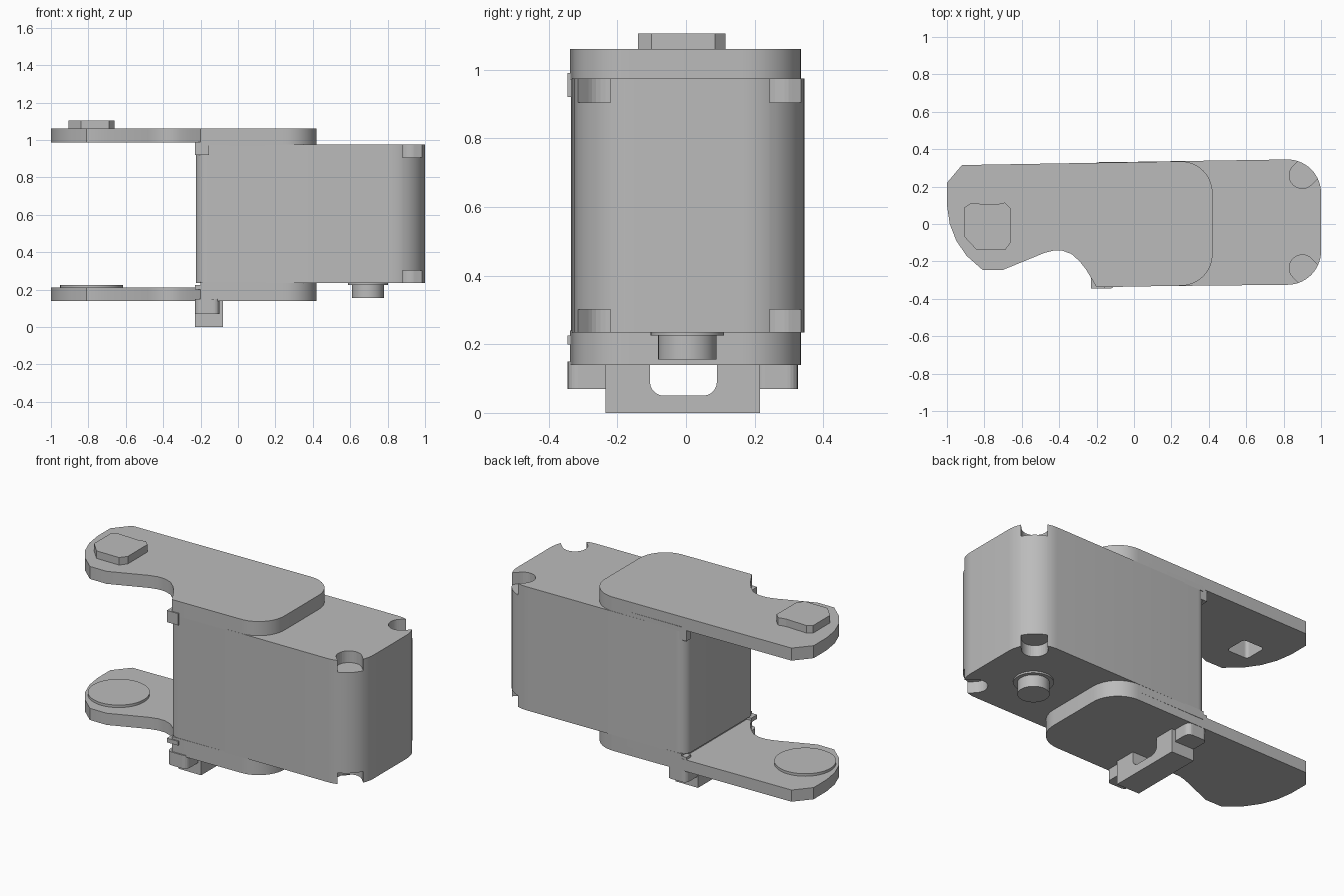
import bpy, bmesh, math
from mathutils import Vector, Matrix

cube = bpy.data.objects.get("Cube")
if cube:
    bpy.data.objects.remove(cube, do_unlink=True)

grey = bpy.data.materials.new("plain grey")
grey.use_nodes = True
COLOR = (0.5, 0.5, 0.5, 1)
grey.diffuse_color = COLOR
grey.node_tree.nodes["Principled BSDF"].inputs["Base Color"].default_value = COLOR


def prism(name, pts, z0, z1):
    """Extrude a flat counter-clockwise outline from z0 to z1."""
    bm = bmesh.new()
    face = bm.faces.new([bm.verts.new((x, y, z0)) for x, y in pts])
    up = bmesh.ops.extrude_face_region(bm, geom=[face])["geom"]
    bmesh.ops.translate(bm, vec=(0, 0, z1 - z0),
                        verts=[v for v in up if isinstance(v, bmesh.types.BMVert)])
    bmesh.ops.recalc_face_normals(bm, faces=bm.faces)
    mesh = bpy.data.meshes.new(name)
    bm.to_mesh(mesh)
    bm.free()
    mesh.materials.append(grey)
    ob = bpy.data.objects.new(name, mesh)
    bpy.context.collection.objects.link(ob)
    return ob


def arc(cx, cy, r, a0, a1, n=10):
    angles = [math.radians(a0 + (a1 - a0) * i / n) for i in range(n + 1)]
    return [(cx + r * math.cos(a), cy + r * math.sin(a)) for a in angles]


def disc(cx, cy, r, n=40):
    return arc(cx, cy, r, 0, 360, n)[:-1]


def rect(x0, x1, y0, y1, r=0.0):
    if not r:
        return [(x0, y0), (x1, y0), (x1, y1), (x0, y1)]
    return (arc(x0 + r, y0 + r, r, 180, 270, 5) + arc(x1 - r, y0 + r, r, 270, 360, 5)
            + arc(x1 - r, y1 - r, r, 0, 90, 5) + arc(x0 + r, y1 - r, r, 90, 180, 5))


def cut(ob, cutter):
    mod = ob.modifiers.new("cut", "BOOLEAN")
    mod.object = cutter
    mod.solver = "EXACT"
    cutter.hide_render = True
    cutter.hide_set(True)


def smooth(ob):
    bpy.ops.object.select_all(action="DESELECT")
    ob.select_set(True)
    bpy.context.view_layer.objects.active = ob
    bpy.ops.object.shade_smooth_by_angle(angle=math.radians(30))


# Main housing, slightly skewed, with large round corners at the free end
outline = (arc(-0.165, -0.275, 0.06, 180, 270, 8) + arc(0.82, -0.145, 0.18, 270, 360, 14)
           + arc(0.82, 0.165, 0.18, 0, 90, 14) + arc(-0.165, 0.27, 0.06, 90, 180, 8))
housing = prism("housing", outline, 0.235, 0.975)

# Screw recesses open towards the corners
for cy, side in ((0.26, 1), (-0.235, -1)):
    r, turn = 0.07, 45 * side
    slot = arc(0.9, cy, r, turn + 90, turn + 270, 16)
    d = Vector((1, side)).normalized() * 0.2
    slot += [(slot[-1][0] + d.x, slot[-1][1] + d.y), (slot[0][0] + d.x, slot[0][1] + d.y)]
    for z0, z1 in ((0.2, 0.302), (0.905, 1.02)):
        cut(housing, prism("screw_recess_cutter", slot, z0, z1))
smooth(housing)

# Bracket plates with a waisted arm
nose = (arc(0.25, -0.16, 0.17, 270, 360, 12) + arc(0.25, 0.165, 0.17, 0, 90, 12))
arm = [(-0.92, 0.315), (-1.0, 0.22), (-1.0, 0.1), (-0.985, 0.0), (-0.95, -0.09),
       (-0.895, -0.17), (-0.81, -0.245), (-0.7, -0.245), (-0.48, -0.155), (-0.43, -0.142),
       (-0.385, -0.142), (-0.335, -0.16), (-0.29, -0.2), (-0.255, -0.245), (-0.2, -0.338)]
for name, z0, z1, p0, p1 in (("upper", 0.985, 1.06, 0.97, 1.0),
                             ("lower", 0.14, 0.21, 0.19, 0.24)):
    plate = prism(name + "_plate", nose + arm, z0, z1)
    if name == "upper":
        cut(plate, prism("square_hole_cutter", rect(-0.85, -0.71, -0.085, 0.055, 0.02), 0.9, 1.2))
    smooth(plate)
    smooth(prism(name + "_plate_step", nose + [(-0.2, 0.33), (-0.2, -0.338)], p0, p1))

# Small corner tabs where the plates meet the housing
for y0, y1 in ((-0.345, -0.29), (0.28, 0.326)):
    for z0, z1 in ((0.92, 0.99), (0.2, 0.225)):
        prism("corner_tab", rect(-0.23, -0.155, y0, y1), z0, z1)

# Raised pad with square socket on the upper arm
pad = prism("upper_arm_pad", [(-0.875, 0.11), (-0.735, 0.105), (-0.69, 0.115), (-0.66, 0.085),
                              (-0.66, -0.1), (-0.69, -0.14), (-0.84, -0.14), (-0.905, -0.07),
                              (-0.905, 0.09)][::-1], 1.06, 1.105)
cut(pad, prism("pad_socket_cutter", rect(-0.85, -0.71, -0.085, 0.055, 0.02), 1.0, 1.09))

# Round pad on the lower arm and the peg under the housing
smooth(prism("lower_arm_disc", disc(-0.783, -0.01, 0.168), 0.2, 0.225))
smooth(prism("peg_flange", disc(0.695, 0.004, 0.107), 0.225, 0.24))
smooth(prism("peg", disc(0.695, 0.004, 0.085), 0.155, 0.23))

# Connector foot with a rounded window, and thin lips at both ends
foot = prism("connector_foot", rect(-0.23, -0.08, -0.235, 0.215), 0, 0.15)
window = prism("window_cutter", rect(-0.105, 0.09, 0.05, 0.3, 0.04), -0.5, 0.5)
window.matrix_world = Matrix(((0, 0, 1, 0), (1, 0, 0, 0), (0, 1, 0, 0), (0, 0, 0, 1)))
cut(foot, window)
smooth(foot)
for y0, y1, s in ((-0.345, -0.2, -1), (0.2, 0.326, 1)):
    prism("foot_lip", rect(-0.23, -0.1, y0, y1, 0.03), 0.07, 0.15)
